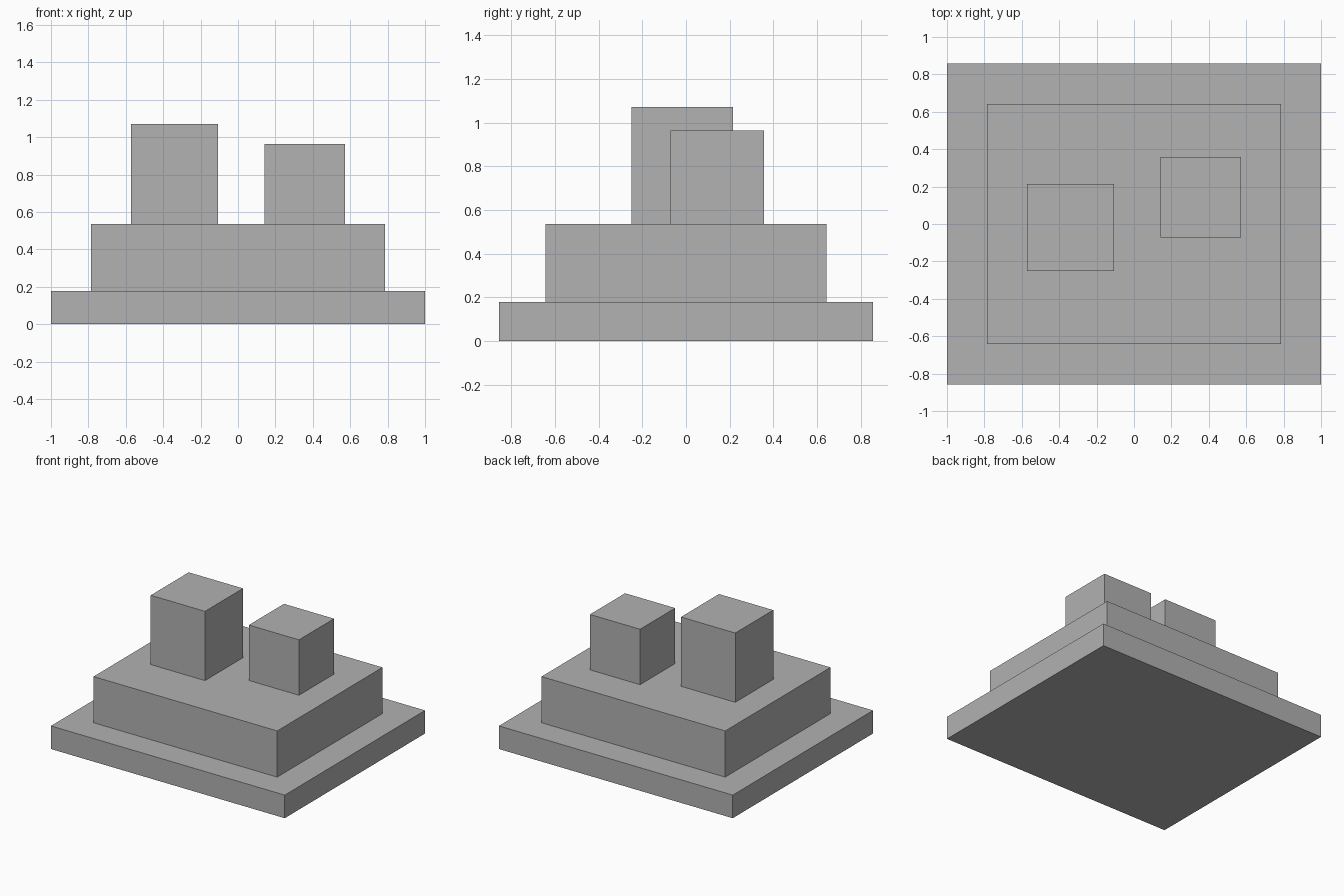
import bpy

if "Cube" in bpy.data.objects:
    bpy.data.objects.remove(bpy.data.objects["Cube"])

U = 1 / 28  # layout module: the base is 56 modules wide

grey = bpy.data.materials.new("plain_grey")
grey.diffuse_color = (0.445, 0.445, 0.445, 1)
grey.use_nodes = True
grey.node_tree.nodes["Principled BSDF"].inputs["Base Color"].default_value = grey.diffuse_color


def block(name, x, y, z):
    """Box spanning the (min, max) ranges, given in modules."""
    spans = (x, y, z)
    bpy.ops.mesh.primitive_cube_add(size=1)
    obj = bpy.context.object
    obj.name = name
    obj.location = [(a + b) / 2 * U for a, b in spans]
    obj.scale = [(b - a) * U for a, b in spans]
    bpy.ops.object.transform_apply(location=False, rotation=False, scale=True)
    obj.data.materials.append(grey)
    return obj


# Stepped plinth
block("base_slab", (-28, 28), (-24, 24), (0, 5))
block("upper_step", (-22, 22), (-18, 18), (5, 15))

# Two towers standing on the step
block("tall_tower", (-16, -3), (-7, 6), (15, 30))
block("short_tower", (4, 16), (-2, 10), (15, 27))
